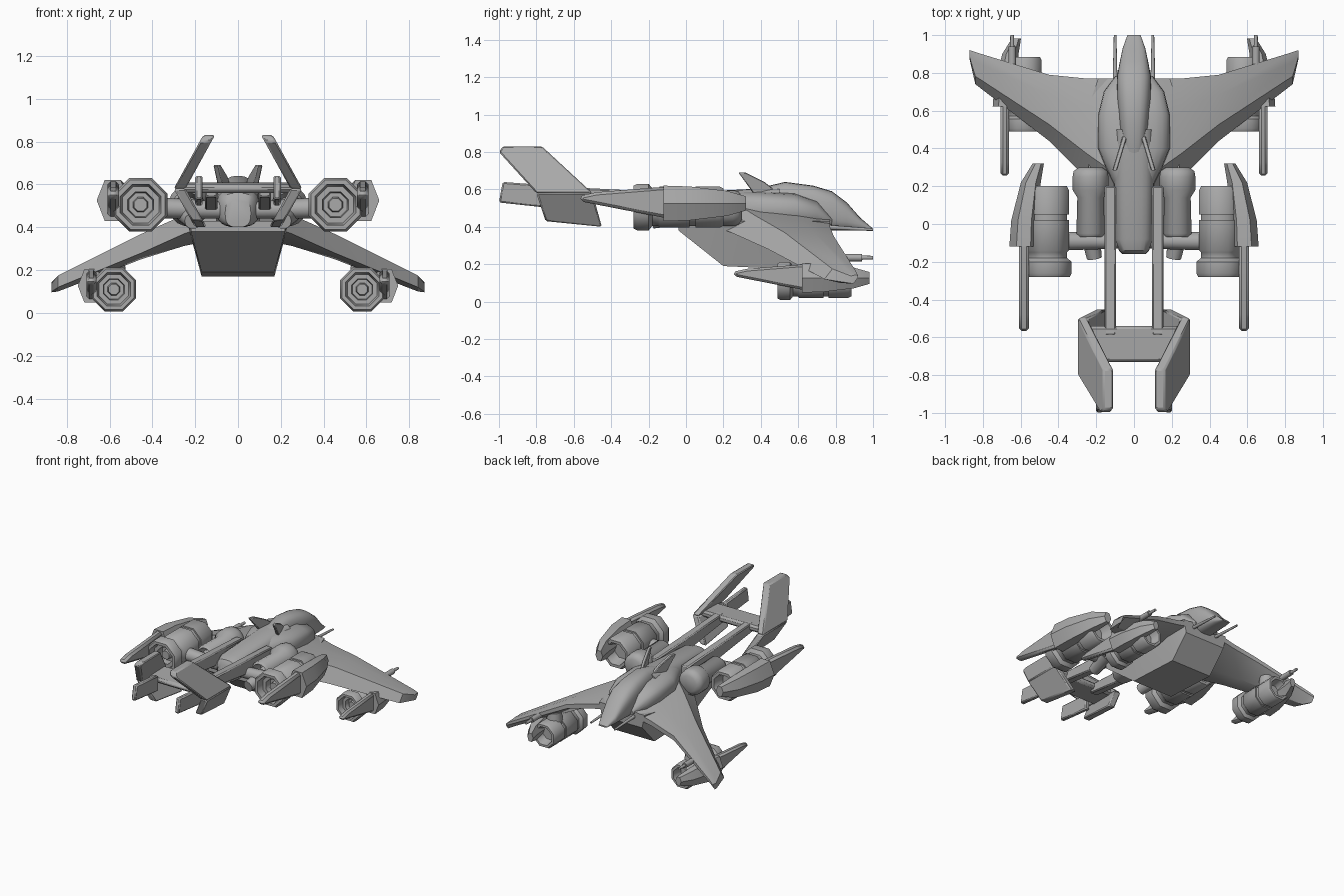
import bpy, bmesh, math
from mathutils import Vector

if "Cube" in bpy.data.objects:
    bpy.data.objects.remove(bpy.data.objects["Cube"])

GREY = (0.4, 0.4, 0.4, 1)
metal = bpy.data.materials.new("hull_grey")
metal.diffuse_color = GREY
metal.use_nodes = True
metal.node_tree.nodes["Principled BSDF"].inputs["Base Color"].default_value = GREY


def loft(name, rings, mirror=True, bevel=0, angle=35):
    """Skin a list of equal rings, cap both ends and mirror to the other side."""
    bm = bmesh.new()
    loops = [[bm.verts.new(point) for point in ring] for ring in rings]
    for near, far in zip(loops, loops[1:]):
        for i in range(len(near)):
            bm.faces.new((near[i - 1], near[i], far[i], far[i - 1]))
    bm.faces.new(loops[0])
    bm.faces.new(loops[-1])
    bmesh.ops.recalc_face_normals(bm, faces=bm.faces)
    mesh = bpy.data.meshes.new(name)
    bm.to_mesh(mesh)
    bm.free()
    mesh.materials.append(metal)
    part = bpy.data.objects.new(name, mesh)
    bpy.context.collection.objects.link(part)
    bpy.ops.object.select_all(action="DESELECT")
    part.select_set(True)
    bpy.context.view_layer.objects.active = part
    bpy.ops.object.shade_smooth_by_angle(angle=math.radians(angle))
    if bevel:
        chamfer = part.modifiers.new("chamfer", "BEVEL")
        chamfer.width = bevel
        chamfer.segments = 1
    if mirror:
        part.modifiers.new("mirror", "MIRROR").use_mirror_merge = False


def circle(sides, start=0):
    """Cosine and sine pairs around a full turn."""
    turns = [math.tau * (i + start) / sides for i in range(sides)]
    return [(math.cos(turn), math.sin(turn)) for turn in turns]


def side_plate(name, x_rule, thickness, outline, bevel=0.008, mirror=True):
    """Slab with a (y, z) outline, placed sideways by a rule and thickened inward."""
    outer = [Vector((x_rule(y, z), y, z)) for y, z in outline]
    inner = [point - Vector((thickness, 0, 0)) for point in outer]
    loft(name, [outer, inner], bevel=bevel, mirror=mirror)


def lathe(name, profile, centre, scale=1, sides=8):
    """Spin (y, radius to the flats) pairs about the y axis."""
    corner = scale / math.cos(math.pi / sides)
    rings = [[Vector(centre) + Vector((corner * radius * c, scale * y, corner * radius * s))
              for c, s in circle(sides, start=0.5)] for y, radius in profile]
    loft(name, rings, angle=50)


def rod(name, start, end, start_radius, end_radius):
    """Tapered round bar between two points."""
    start, end = Vector(start), Vector(end)
    turn = (end - start).to_track_quat("Z", "Y")
    rings = [[point + turn @ Vector((radius * c, radius * s, 0)) for c, s in circle(12)]
             for point, radius in ((start, start_radius), (end, end_radius))]
    loft(name, rings)


def body(name, stations, floor=0.4, softness=0.7):
    """Rounded-box body from (y, half width, top) stations above a level floor."""
    def soften(value):
        return math.copysign(abs(value) ** softness, value)

    rings = []
    for y, width, top in stations:
        middle, half = (top + floor) / 2, (top - floor) / 2
        rings.append([(width * soften(c), y, middle + half * soften(s)) for c, s in circle(24)])
    loft(name, rings, mirror=False)


# Lower hull: tapered trapezoids as (y, bottom, bottom width, top width)
hull_rings = []
for y, bottom, low_width, top_width in ((-0.04, 0.38, 0.22, 0.22), (0.2, 0.19, 0.17, 0.24),
                                        (0.62, 0.17, 0.17, 0.24), (0.77, 0.33, 0.17, 0.19)):
    hull_rings.append([(-low_width, y, bottom), (low_width, y, bottom),
                       (top_width, y, 0.43), (-top_width, y, 0.43)])
loft("lower_hull", hull_rings, mirror=False, angle=20)

# Spine, shoulder collar and canopy
body("spine", [(-0.16, 0.06, 0.53), (-0.14, 0.08, 0.56), (-0.08, 0.1, 0.58), (0.5, 0.11, 0.61)])
body("shoulder_collar", [(0.2, 0.1, 0.57), (0.3, 0.15, 0.59), (0.4, 0.19, 0.59), (0.58, 0.19, 0.58),
                         (0.7, 0.16, 0.54), (0.78, 0.1, 0.45)])
body("canopy", [(0.36, 0.06, 0.6), (0.53, 0.08, 0.64), (0.68, 0.09, 0.62), (0.78, 0.09, 0.59),
                (0.86, 0.075, 0.53), (0.93, 0.06, 0.45), (1, 0.035, 0.39)], floor=0.38)
side_plate("canopy_fin", lambda y, z: 0.2 - 0.3 * y, 0.025,
           [(0.49, 0.58), (0.42, 0.64), (0.32, 0.69), (0.28, 0.69), (0.36, 0.58)], bevel=0.004)
rod("nose_gun", start=(0.1, 0.7, 0.4), end=(0.1, 1, 0.385), start_radius=0.014, end_radius=0.007)

# Drooping wings: x, rear y and z, front y and z, thickness
wing_rings = []
for x, rear, rear_z, front, front_z, thick in ((0.1, 0.1, 0.42, 0.77, 0.44, 0.11),
                                               (0.25, 0.24, 0.37, 0.77, 0.4, 0.09),
                                               (0.45, 0.44, 0.28, 0.79, 0.35, 0.08),
                                               (0.84, 0.74, 0.12, 0.91, 0.16, 0.05),
                                               (0.87, 0.87, 0.1, 0.92, 0.14, 0.03)):
    back, lead = Vector((x, rear, rear_z)), Vector((x, front, front_z))
    rise = Vector((0, 0, thick))
    wing_rings.append([back, back.lerp(lead, 0.25) + rise * 0.9, back.lerp(lead, 0.7) + rise * 0.5,
                       lead, lead - rise * 0.4, back.lerp(lead, 0.5) - rise * 0.8])
loft("wing", wing_rings, angle=30)
rod("wing_gun", start=(0.645, 0.8, 0.235), end=(0.645, 0.94, 0.235), start_radius=0.02, end_radius=0.02)
rod("wing_gun_barrel", start=(0.645, 0.9, 0.235), end=(0.645, 1, 0.235), start_radius=0.012, end_radius=0.01)

# Engine profile: hollow nozzle with a hub, waist, grooved casing, open intake
nozzle = [(0.06, 0.03), (0.1, 0.035), (0.1, 0.055), (0.05, 0.06), (0.05, 0.085), (0, 0.095),
          (0, 0.115), (0.02, 0.125), (0.08, 0.125), (0.1, 0.1)]
casing = [(0.13, 0.1), (0.14, 0.11), (0.3, 0.11), (0.3, 0.1), (0.33, 0.1), (0.33, 0.11), (0.46, 0.11)]
intake = [(0.48, 0.1), (0.48, 0.08), (0.4, 0.06)]


def engine(label, centre, scale):
    """Engine with a faceted outer fairing and a long trailing fin."""
    centre = Vector(centre)
    lathe(label + "_engine", nozzle + casing + intake, centre, scale)
    fairing = []
    for y, size in ((0.16, 1), (0.3, 0.95), (0.5, 0.7), (0.6, 0.4)):
        fairing.append([centre + scale * Vector((size * (0.13 + 0.075 * c), y, 0.02 + 0.11 * size * s))
                        for c, s in circle(6)])
    loft(label + "_fairing", fairing, angle=20)
    fin = [(0.18, 0.11), (-0.2, 0.08), (-0.29, 0.06), (-0.28, 0.03), (0.18, -0.06)]
    side_plate(label + "_engine_fin", lambda y, z: centre.x + scale * 0.155, scale * 0.055,
               [(centre.y + scale * y, centre.z + scale * z) for y, z in fin], bevel=scale * 0.015)


engine("tail", centre=(0.455, -0.28, 0.505), scale=1)
engine("wing", centre=(0.58, 0.49, 0.11), scale=0.82)
rod("wing_engine_pylon", start=(0.58, 0.75, 0.15), end=(0.58, 0.75, 0.25), start_radius=0.06, end_radius=0.05)

# Inner nacelles with downturned exhausts and struts to the outer engines
lathe("inner_nacelle", [(0.3, 0.06), (0.28, 0.09), (0.25, 0.095), (0.18, 0.095), (0.14, 0.07),
                        (-0.05, 0.075), (-0.07, 0.06), (0, 0.04)], centre=(0.23, 0, 0.5), sides=16)
rod("exhaust_elbow", start=(0.24, 0, 0.47), end=(0.21, -0.18, 0.43), start_radius=0.055, end_radius=0.04)
rod("engine_strut", start=(0.08, -0.09, 0.48), end=(0.38, -0.09, 0.49), start_radius=0.04, end_radius=0.05)

# Tail booms and cross bar
side_plate("tail_boom", lambda y, z: 0.155, 0.06, [(0.2, 0.44), (-0.59, 0.54), (-0.59, 0.61), (0.2, 0.57)])
side_plate("tail_cross_bar", lambda y, z: 0.26, 0.52,
           [(-0.54, 0.56), (-0.54, 0.61), (-0.73, 0.6), (-0.73, 0.56)], bevel=0.015, mirror=False)


def cranked(y, z):
    """Tail fins lean inward above and below their crank."""
    return 0.3 - 0.55 * abs(z - 0.58)


# Cranked tail fins with a short rear spur
side_plate("upper_tail_fin", cranked, 0.055,
           [(-0.5, 0.58), (-0.8, 0.58), (-1, 0.8), (-0.98, 0.83), (-0.77, 0.83)])
side_plate("lower_tail_fin", cranked, 0.055, [(-0.5, 0.58), (-0.8, 0.58), (-0.75, 0.43), (-0.45, 0.4)])
side_plate("tail_spur", lambda y, z: 0.2, 0.035, [(-0.72, 0.62), (-0.98, 0.64), (-1, 0.53), (-0.72, 0.5)])
